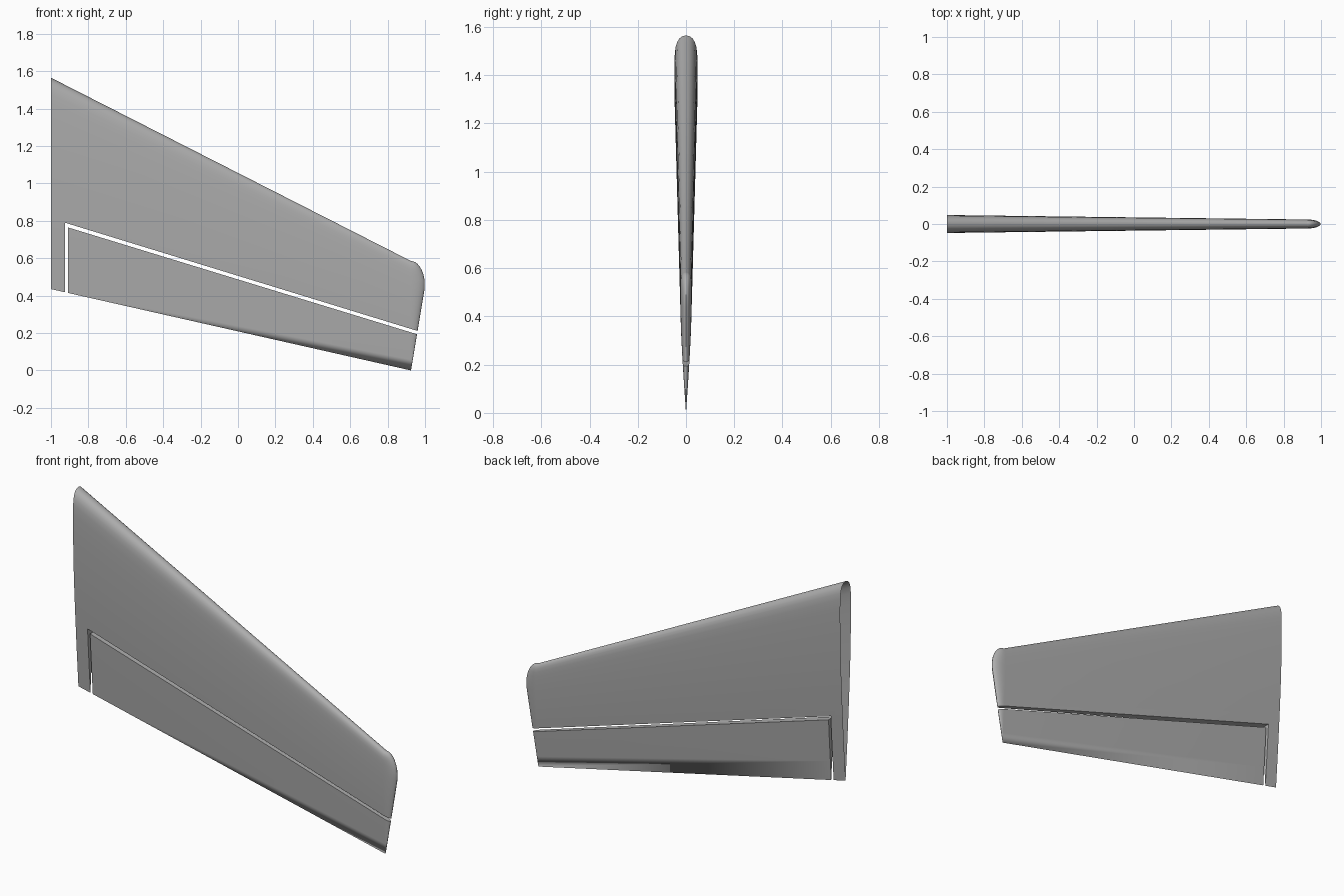
import bpy, bmesh, math

cube = bpy.data.objects.get("Cube")
if cube:
    bpy.data.objects.remove(cube)

grey = bpy.data.materials.new("plain grey")
grey.use_nodes = True
grey.diffuse_color = (0.42, 0.42, 0.42, 1)
grey.node_tree.nodes["Principled BSDF"].inputs["Base Color"].default_value = (0.42, 0.42, 0.42, 1)

# Half thickness along the chord, from leading edge to trailing edge
PROFILE = [(0, 0), (.004, .35), (.012, .58), (.025, .77), (.045, .91), (.075, .98),
           (.12, 1), (.18, 1), (.25, .98), (.4, .88), (.5, .77), (.6, .64),
           (.7, .49), (.8, .34), (.9, .17), (1, 0)]
TIP_X = 0.925


def tip_bulge(z):
    """How far the rounded tip reaches past the last full section."""
    if z < 0.45:
        return 0.075 * z / 0.45
    return 0.075 * math.sqrt(max(0, 1 - ((z - 0.45) / 0.135) ** 2))


def section(x, lead, trail, half, s=0):
    """Closed airfoil loop; s runs from 0 to 1 across the rounded tip."""
    thin = half * math.sqrt(1 - s * s)
    front, back = [], []
    for t, h in PROFILE:
        z = lead + (trail - lead) * t
        px = x + s * tip_bulge(z)
        front.append((px, -h * thin, z))
        back.append((px, h * thin, z))
    return front + back[-2:0:-1]


def new_object(name, bm):
    bmesh.ops.recalc_face_normals(bm, faces=bm.faces)
    mesh = bpy.data.meshes.new(name)
    bm.to_mesh(mesh)
    bm.free()
    obj = bpy.data.objects.new(name, mesh)
    bpy.context.collection.objects.link(obj)
    return obj


def make_wing(name):
    loops = [section(-1, 1.565, 0.435, 0.048)]
    loops += [section(TIP_X, 0.585, 0, 0.024, s) for s in (0, .3, .55, .75, .9, .97, 1)]
    bm = bmesh.new()
    rings = [[bm.verts.new(p) for p in loop] for loop in loops]
    n = len(rings[0])
    for a, b in zip(rings, rings[1:]):
        for i in range(n):
            j = (i + 1) % n
            bm.faces.new((a[i], a[j], b[j], b[i]))
    bm.faces.new(rings[0])
    bmesh.ops.remove_doubles(bm, verts=bm.verts, dist=0.0001)
    obj = new_object(name, bm)
    obj.data.materials.append(grey)
    return obj


def make_cutter(name, x, z, slope):
    """Prism below a sloping hinge line and outboard of x."""
    end = 1.2
    outline = [(x, z), (end, z + slope * (end - x)), (end, -.3), (x, -.3)]
    bm = bmesh.new()
    face = bm.faces.new([bm.verts.new((px, -.2, pz)) for px, pz in outline])
    out = bmesh.ops.extrude_face_region(bm, geom=[face])
    moved = [v for v in out["geom"] if isinstance(v, bmesh.types.BMVert)]
    bmesh.ops.translate(bm, verts=moved, vec=(0, .4, 0))
    obj = new_object(name, bm)
    obj.hide_render = True
    return obj


def cut(obj, cutter, operation):
    mod = obj.modifiers.new("hinge cut", "BOOLEAN")
    mod.operation = operation
    mod.solver = "EXACT"
    mod.object = cutter
    bpy.ops.object.select_all(action="DESELECT")
    bpy.context.view_layer.objects.active = obj
    obj.select_set(True)
    bpy.ops.object.modifier_apply(modifier=mod.name)
    bpy.data.objects.remove(cutter)
    bpy.ops.object.shade_smooth_by_angle(angle=math.radians(35))


# Fixed panel with a notch for the control surface
panel = make_wing("fixed_panel")
cut(panel, make_cutter("notch_cutter", -.925, .79, -.307), "DIFFERENCE")

# Open root end of the fixed panel
bm = bmesh.new()
bm.from_mesh(panel.data)
root = [f for f in bm.faces if f.calc_center_median().x < -.999]
bmesh.ops.delete(bm, geom=root, context="FACES_ONLY")
bm.to_mesh(panel.data)
bm.free()

# Hinged control surface
flap = make_wing("control_surface")
cut(flap, make_cutter("flap_cutter", -.91, .765, -.306), "INTERSECT")
